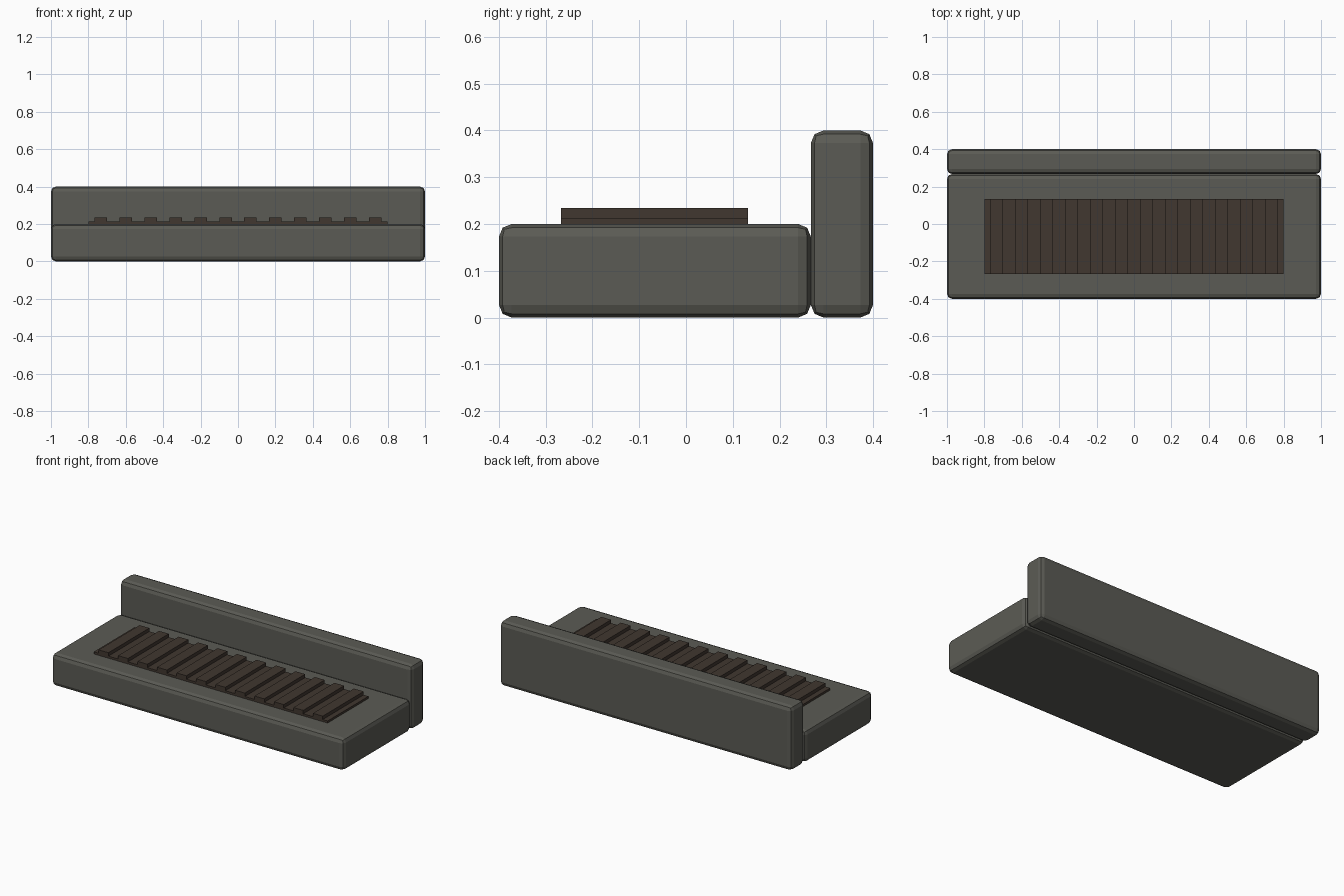
import bpy

cube = bpy.data.objects.get("Cube")
if cube:
    bpy.data.objects.remove(cube, do_unlink=True)


def make_material(name, rgb):
    mat = bpy.data.materials.new(name)
    mat.use_nodes = True
    colour = (*rgb, 1.0)
    mat.diffuse_color = colour
    bsdf = next(n for n in mat.node_tree.nodes if n.type == "BSDF_PRINCIPLED")
    bsdf.inputs["Base Color"].default_value = colour
    return mat


def box(name, low, high, mat, bevel=0.0):
    """Box between two corners, optionally with rounded edges."""
    centre = [(a + b) / 2 for a, b in zip(low, high)]
    bpy.ops.mesh.primitive_cube_add(size=1, location=centre)
    obj = bpy.context.object
    obj.name = name
    obj.scale = [b - a for a, b in zip(low, high)]
    bpy.ops.object.transform_apply(location=False, rotation=False, scale=True)
    obj.data.materials.append(mat)
    if bevel:
        mod = obj.modifiers.new("Rounded edges", "BEVEL")
        mod.width = bevel
        mod.segments = 2
    return obj


stone = make_material("grey stone", (0.105, 0.105, 0.09))
wood = make_material("dark wood", (0.052, 0.038, 0.029))

# Heavy seat block and backrest
JOINT = 0.267
box("seat", (-1, -0.4, 0), (1, JOINT, 0.2), stone, 0.027)
box("backrest", (-1, JOINT, 0), (1, 0.4, 0.4), stone, 0.027)

# Wooden panel with evenly spaced raised slats
FRONT, BACK = -0.267, 0.133
PANEL_TOP = 0.213
box("slat_panel", (-0.8, FRONT, 0.19), (0.8, BACK, PANEL_TOP), wood)

COUNT = 12
PITCH = 1.6 / COUNT
for i in range(COUNT):
    x = -0.8 + PITCH * (i + 0.5)
    box(f"slat_{i + 1}", (x - PITCH / 4, FRONT, PANEL_TOP),
        (x + PITCH / 4, BACK, 0.234), wood)
